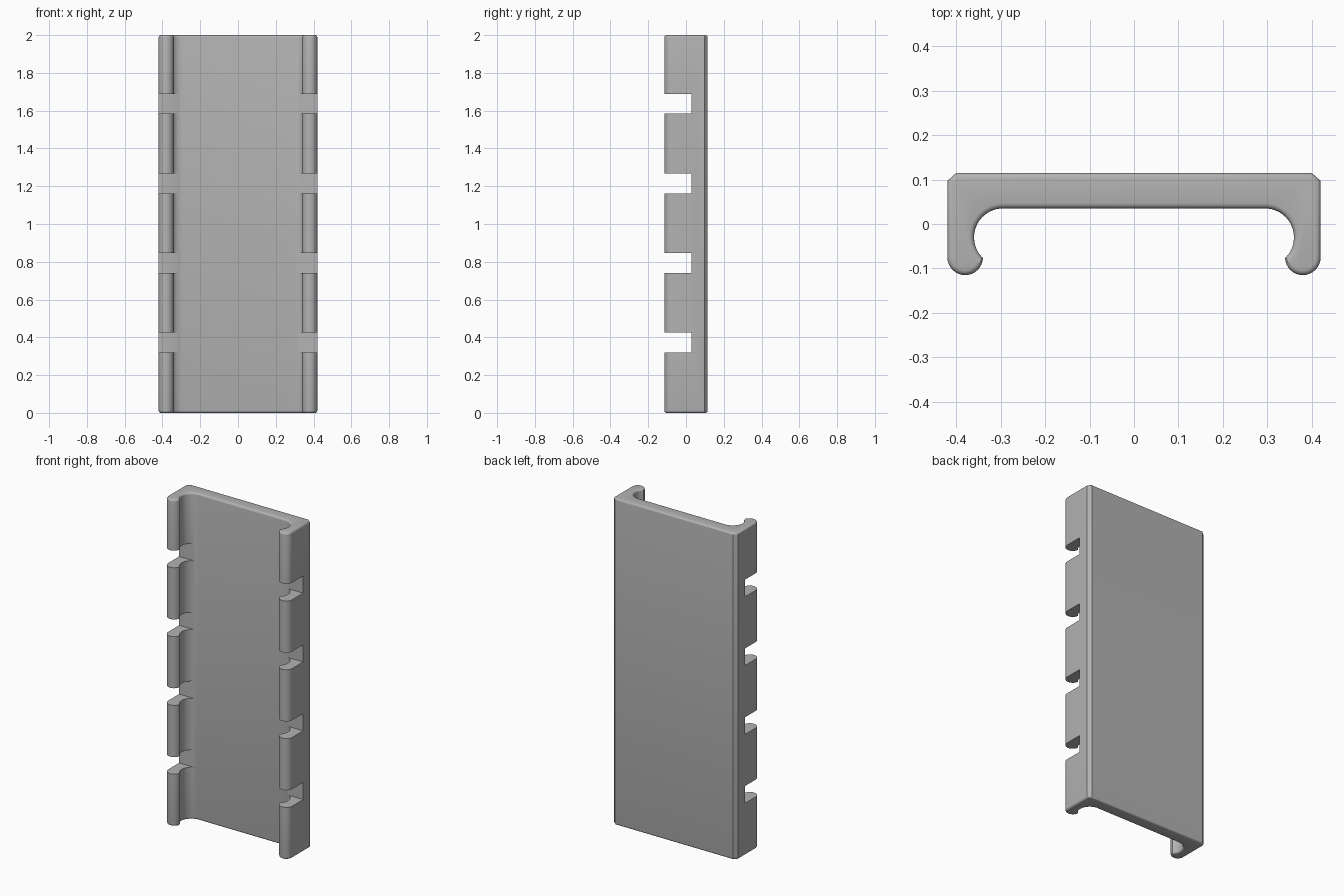
import bpy, bmesh
from math import cos, sin, radians

cube = bpy.data.objects.get("Cube")
if cube:
    bpy.data.objects.remove(cube, do_unlink=True)

HEIGHT = 2.0
EDGE_ROUND = 0.012

grey = bpy.data.materials.new("plain_grey")
grey.use_nodes = True
colour = (0.45, 0.45, 0.45, 1)
grey.diffuse_color = colour
bsdf = grey.node_tree.nodes["Principled BSDF"]
bsdf.inputs["Base Color"].default_value = colour


def arc(cx, cy, r, start, end, steps):
    angles = [radians(start + (end - start) * i / steps) for i in range(steps + 1)]
    return [(cx + r * cos(a), cy + r * sin(a)) for a in angles]


def make_object(name, bm):
    bmesh.ops.recalc_face_normals(bm, faces=bm.faces)
    mesh = bpy.data.meshes.new(name)
    bm.to_mesh(mesh)
    bm.free()
    obj = bpy.data.objects.new(name, mesh)
    bpy.context.collection.objects.link(obj)
    return obj


# Half of the channel section: back chamfer, side, rounded lip, inner groove
half = [(0.40, 0.115), (0.42, 0.097)]
half += arc(0.38, -0.075, 0.04, 0, -180, 16)
half += arc(0.295, -0.03, 0.065, -44, 90, 20)
section = half + [(-x, y) for x, y in reversed(half)]

# Channel body with softened ends
bm = bmesh.new()
base = bm.faces.new([bm.verts.new((x, y, 0)) for x, y in section])
top = bmesh.ops.extrude_face_region(bm, geom=[base], use_keep_orig=True)["geom"]
bmesh.ops.translate(bm, vec=(0, 0, HEIGHT),
                    verts=[g for g in top if isinstance(g, bmesh.types.BMVert)])
bmesh.ops.recalc_face_normals(bm, faces=bm.faces)
rims = [e for e in bm.edges if abs(e.verts[0].co.z - e.verts[1].co.z) < 0.001]
bmesh.ops.bevel(bm, geom=rims, offset=EDGE_ROUND, segments=4, profile=0.5,
                affect='EDGES', clamp_overlap=False)
channel = make_object("slotted_channel", bm)
channel.data.materials.append(grey)

# Four square slots across both side lips
bm = bmesh.new()
for i in range(4):
    z = 0.372 + i * 0.4215
    box = bmesh.ops.create_cube(bm, size=1)["verts"]
    bmesh.ops.scale(bm, vec=(1.2, 0.33, 0.105), verts=box)
    bmesh.ops.translate(bm, vec=(0, 0.03 - 0.165, z), verts=box)
cutter = make_object("slot_cutter", bm)
cutter.hide_render = True

cut = channel.modifiers.new("slots", 'BOOLEAN')
cut.operation = 'DIFFERENCE'
cut.solver = 'EXACT'
cut.object = cutter

bpy.ops.object.select_all(action='DESELECT')
channel.select_set(True)
bpy.context.view_layer.objects.active = channel
bpy.ops.object.modifier_apply(modifier=cut.name)
bpy.data.objects.remove(cutter, do_unlink=True)
bpy.ops.object.shade_smooth_by_angle(angle=radians(30))
